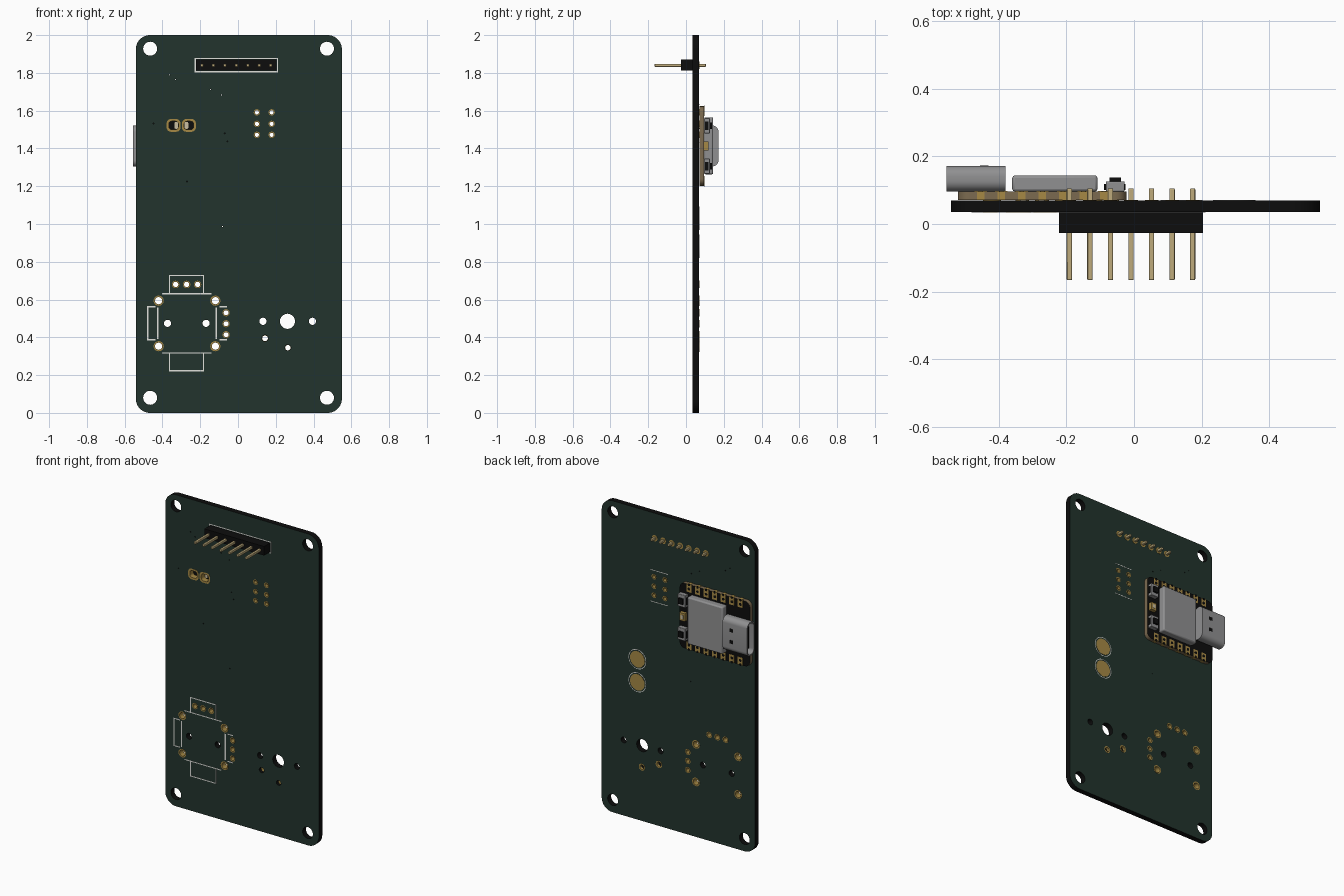
import bpy, bmesh, math

cube = bpy.data.objects.get("Cube")
if cube:
    bpy.data.objects.remove(cube, do_unlink=True)


def material(name, r, g, b, rough=0.6):
    m = bpy.data.materials.new(name)
    m.use_nodes = True
    m.diffuse_color = (r, g, b, 1)
    bsdf = m.node_tree.nodes["Principled BSDF"]
    bsdf.inputs["Base Color"].default_value = (r, g, b, 1)
    bsdf.inputs["Roughness"].default_value = rough
    return m


GREEN = material("board green", 0.016, 0.034, 0.026)
BLACK = material("black", 0.004, 0.004, 0.004)
WHITE = material("print white", 0.75, 0.75, 0.72)
PAD = material("pad gold", 0.38, 0.25, 0.06)
PIN = material("pin gold", 0.52, 0.41, 0.2)
GREY = material("metal grey", 0.28, 0.28, 0.285)
TAN = material("module edge tan", 0.2, 0.145, 0.08)
CREAM = material("solder cream", 0.6, 0.52, 0.36)
parts = []


def add_object(name, mesh, *mats):
    for m in mats:
        mesh.materials.append(m)
    ob = bpy.data.objects.new(name, mesh)
    bpy.context.collection.objects.link(ob)
    parts.append(ob)
    return ob


# Outline helpers
def circle(x, z, r, n=20):
    return [(x + r * math.cos(2 * math.pi * i / n), z + r * math.sin(2 * math.pi * i / n)) for i in range(n)]


def rounded(x0, x1, z0, z1, r, n=6):
    pts = []
    corners = [(x1 - r, z1 - r), (x0 + r, z1 - r), (x0 + r, z0 + r), (x1 - r, z0 + r)]
    for k, (cx, cz) in enumerate(corners):
        for i in range(n + 1):
            a = math.pi / 2 * (k + i / n)
            pts.append((cx + r * math.cos(a), cz + r * math.sin(a)))
    return pts


def plate(name, loops, d0, d1, *mats, axis="y"):
    """Fill outlines (inner ones become holes) and extrude from d0 to d1.
    A second material goes on the side walls."""
    cu = bpy.data.curves.new(name, "CURVE")
    cu.dimensions, cu.fill_mode, cu.extrude = "2D", "BOTH", abs(d1 - d0) / 2
    for pts in loops:
        sp = cu.splines.new("POLY")
        sp.points.add(len(pts) - 1)
        for p, (a, b) in zip(sp.points, pts):
            p.co = (a, b, 0, 1)
        sp.use_cyclic_u = True
    tmp = bpy.data.objects.new(name + "_outline", cu)
    bpy.context.collection.objects.link(tmp)
    dg = bpy.context.evaluated_depsgraph_get()
    me = bpy.data.meshes.new_from_object(tmp.evaluated_get(dg))
    bpy.data.objects.remove(tmp, do_unlink=True)
    bpy.data.curves.remove(cu)
    me.materials.clear()
    mid = (d0 + d1) / 2
    bm = bmesh.new()
    bm.from_mesh(me)
    for v in bm.verts:
        a, b, c = v.co
        v.co = (a, mid - c, b) if axis == "y" else (mid + c, a, b)
    bmesh.ops.remove_doubles(bm, verts=bm.verts, dist=1e-5)
    bmesh.ops.recalc_face_normals(bm, faces=bm.faces)
    bm.normal_update()
    k = 1 if axis == "y" else 0
    for f in bm.faces:
        f.smooth = False
        f.material_index = 1 if len(mats) > 1 and abs(f.normal[k]) < 0.7 else 0
    bm.to_mesh(me)
    bm.free()
    return add_object(name, me, *mats)


def boxes(name, items, mat, bevel=0):
    """One object from boxes given as (x0, x1, y0, y1, z0, z1)."""
    bm = bmesh.new()
    for x0, x1, y0, y1, z0, z1 in items:
        vs = bmesh.ops.create_cube(bm, size=1)["verts"]
        for v in vs:
            v.co = ((x0 + x1) / 2 + v.co.x * (x1 - x0), (y0 + y1) / 2 + v.co.y * (y1 - y0),
                    (z0 + z1) / 2 + v.co.z * (z1 - z0))
    me = bpy.data.meshes.new(name)
    bm.to_mesh(me)
    bm.free()
    ob = add_object(name, me, mat)
    if bevel:
        mod = ob.modifiers.new("bevel", "BEVEL")
        mod.width, mod.segments = bevel, 2
    return ob


# Hole layout
Y0, Y1 = 0.035, 0.07
mount = [(x, z, 0.037) for x in (-0.465, 0.471) for z in (0.08, 1.928)]
stick = [(x, z, 0.019) for x in (-0.42, -0.12) for z in (0.353, 0.594)]
stick_pins = [(x, 0.68, 0.014) for x in (-0.33, -0.272, -0.214)]
stick_pins += [(-0.063, z, 0.013) for z in (0.414, 0.472, 0.53)]
bare = [(-0.373, 0.474, 0.019), (-0.169, 0.474, 0.019), (0.132, 0.485, 0.019),
        (0.262, 0.485, 0.04), (0.394, 0.485, 0.019)]
switch = [(0.143, 0.395, 0.015), (0.264, 0.345, 0.014)]
prog = [(x, z, 0.011) for x in (0.1, 0.178) for z in (1.472, 1.53, 1.591)]
vias = [(-0.362, 1.79), (-0.33, 1.766), (-0.145, 1.713), (-0.087, 1.682), (-0.27, 1.225),
        (-0.082, 0.987), (-0.07, 1.48), (-0.056, 1.438), (-0.447, 1.533)]
slots = (-0.341, -0.26)


def slot(x, w, h):
    return rounded(x - w, x + w, 1.522 - h, 1.522 + h, min(w, h) * 0.7)


# Board with all drilled holes
loops = [rounded(-0.541, 0.55, 0, 2, 0.075, 10)]
loops += [circle(x, z, r, 32) for x, z, r in mount + bare]
loops += [circle(x, z, r + 0.002) for x, z, r in stick + stick_pins + switch + prog]
loops += [circle(x, z, 0.003, 8) for x, z in vias]
loops += [slot(x, 0.027, 0.024) for x in slots]
plate("board", loops, Y0, Y1, GREEN, BLACK)


# Gold plated hole sleeves
def sleeves(name, holes, rim, y0=Y0 - 0.001, y1=Y1 + 0.001):
    rings = []
    for x, z, r in holes:
        rings += [circle(x, z, r + rim), circle(x, z, r)]
    plate(name, rings, y0, y1, PAD)


sleeves("joystick_mount_pads", stick, 0.008)
sleeves("joystick_pin_pads", stick_pins, 0.006)
sleeves("programming_pads", prog, 0.006)
sleeves("switch_pads", switch, 0.008, 0.055)
rings = []
for x in slots:
    rings += [slot(x, 0.037, 0.034), slot(x, 0.025, 0.022)]
plate("battery_slot_pads", rings, Y0 - 0.001, Y1, PAD)

# Round test pads on the back with printed rings
tests = [(0.296, 1.03), (0.296, 0.882)]
plate("test_pads", [circle(x, z, 0.052, 32) for x, z in tests], Y1 - 0.002, Y1 + 0.001, PAD)
rings = []
for x, z in tests:
    rings += [circle(x, z, 0.063, 32), circle(x, z, 0.059, 32)]
plate("test_pad_rings", rings, Y1 - 0.002, Y1 + 0.001, WHITE)

# Pin header
pins = [-0.191 + 0.0607 * i for i in range(7)]
boxes("header_body", [(x - 0.0304, x + 0.0304, -0.026, Y0, 1.812, 1.87) for x in pins], BLACK)
boxes("header_pins", [(x - 0.008, x + 0.008, -0.166, 0.105, 1.832, 1.848) for x in pins], PIN, 0.003)
plate("header_pads", [circle(x, 1.84, 0.02) for x in pins], Y1 - 0.002, Y1 + 0.001, PAD)


# Printed outlines
def line(x0, z0, x1, z1, y, w=0.003):
    return (min(x0, x1) - w, max(x0, x1) + w, y - 0.001, y + 0.001, min(z0, z1) - w, max(z0, z1) + w)


def frame(x0, x1, z0, z1, y):
    return [line(x0, z0, x1, z0, y), line(x0, z1, x1, z1, y), line(x0, z0, x0, z1, y), line(x1, z0, x1, z1, y)]


marks = frame(-0.362, -0.182, 0.631, 0.727, Y0) + frame(-0.362, -0.182, 0.223, 0.318, Y0)
marks += frame(-0.226, 0.209, 1.806, 1.876, Y0)
marks += [line(-0.4, z, -0.143, z, Y0) for z in (0.318, 0.631)]
marks += [line(x, 0.395, x, 0.555, Y0, 0.004) for x in (-0.425, -0.114)]
marks += [line(-0.478, 0.387, -0.478, 0.562, Y0)]
for z in (0.387, 0.562):
    marks += [line(-0.478, z, -0.44, z, Y0), line(-0.095, z, -0.062, z, Y0)]
marks += [line(0.08, z, 0.2, z, Y1, 0.002) for z in (1.43, 1.632)]
boxes("printed_outlines", marks, WHITE)

# Controller module
MX, MZ, MY = -0.271, 1.413, 0.096
plate("module_board", [rounded(-0.521, -0.022, 1.204, 1.622, 0.035)], 0.0705, MY, BLACK, TAN)
plate("module_under_pads", [slot(x, 0.01, 0.018) for x in (-0.327, -0.273)], 0.068, 0.0715, CREAM)
cols = [MX + 0.0607 * (i - 3) for i in range(7)]
edge = []
dots = []
for s in (-1, 1):
    ze = MZ + s * 0.21
    for x in cols:
        edge.append((x - 0.018, x + 0.018, MY - 0.002, MY + 0.001, min(ze, ze - s * 0.05), max(ze, ze - s * 0.05)))
        edge.append((x - 0.011, x + 0.011, 0.0707, MY, ze - 0.001, ze + 0.001))
        dots += [circle(x, ze - s * 0.03, 0.009, 12), circle(x, ze - s * 0.003, 0.008, 12)]
boxes("module_edge_pads", edge, PAD)
plate("module_pad_holes", dots, MY, MY + 0.002, BLACK)
boxes("shield_can", [(-0.36, -0.108, MY, 0.144, 1.263, 1.565)], GREY, 0.008)

# Two push buttons with a small gold part between them
bodies, caps = [], []
for s in (-1, 1):
    z = MZ + s * 0.107
    bodies.append((-0.083, -0.028, MY, 0.126, z - 0.04, z + 0.04))
    caps.append((-0.072, -0.039, 0.12, 0.138, z - 0.018, z + 0.018))
    caps.append((-0.088, -0.0245, 0.1, 0.118, z - 0.022, z + 0.022))
boxes("button_bodies", bodies, GREY, 0.003)
boxes("button_caps", caps, BLACK)
boxes("status_part", [(-0.075, -0.035, MY, 0.118, MZ - 0.025, MZ + 0.025)], PAD)
boxes("status_part_top", [(-0.064, -0.046, 0.117, 0.12, MZ - 0.012, MZ + 0.012)], CREAM)

# Hollow connector shell open toward -x
outer = rounded(0.096, 0.172, MZ - 0.108, MZ + 0.108, 0.032, 8)
inner = rounded(0.104, 0.164, MZ - 0.1, MZ + 0.1, 0.026, 8)
plate("connector_shell", [outer, inner], -0.555, -0.39, GREY, axis="x")
plate("connector_back", [outer], -0.39, -0.38, GREY, axis="x")
plate("connector_inside", [inner], -0.42, -0.39, BLACK, axis="x")
boxes("connector_tongue", [(-0.535, -0.4, 0.126, 0.142, MZ - 0.07, MZ + 0.07)], BLACK)
boxes("connector_notches", [(-0.455, -0.43, 0.17, 0.173, z - 0.011, z + 0.011)
                            for z in (MZ - 0.037, MZ + 0.037)], BLACK)

# Smooth the round parts while keeping edges sharp
bpy.ops.object.select_all(action="DESELECT")
for ob in parts:
    ob.select_set(True)
bpy.context.view_layer.objects.active = parts[0]
bpy.ops.object.shade_smooth_by_angle(angle=math.radians(35))
